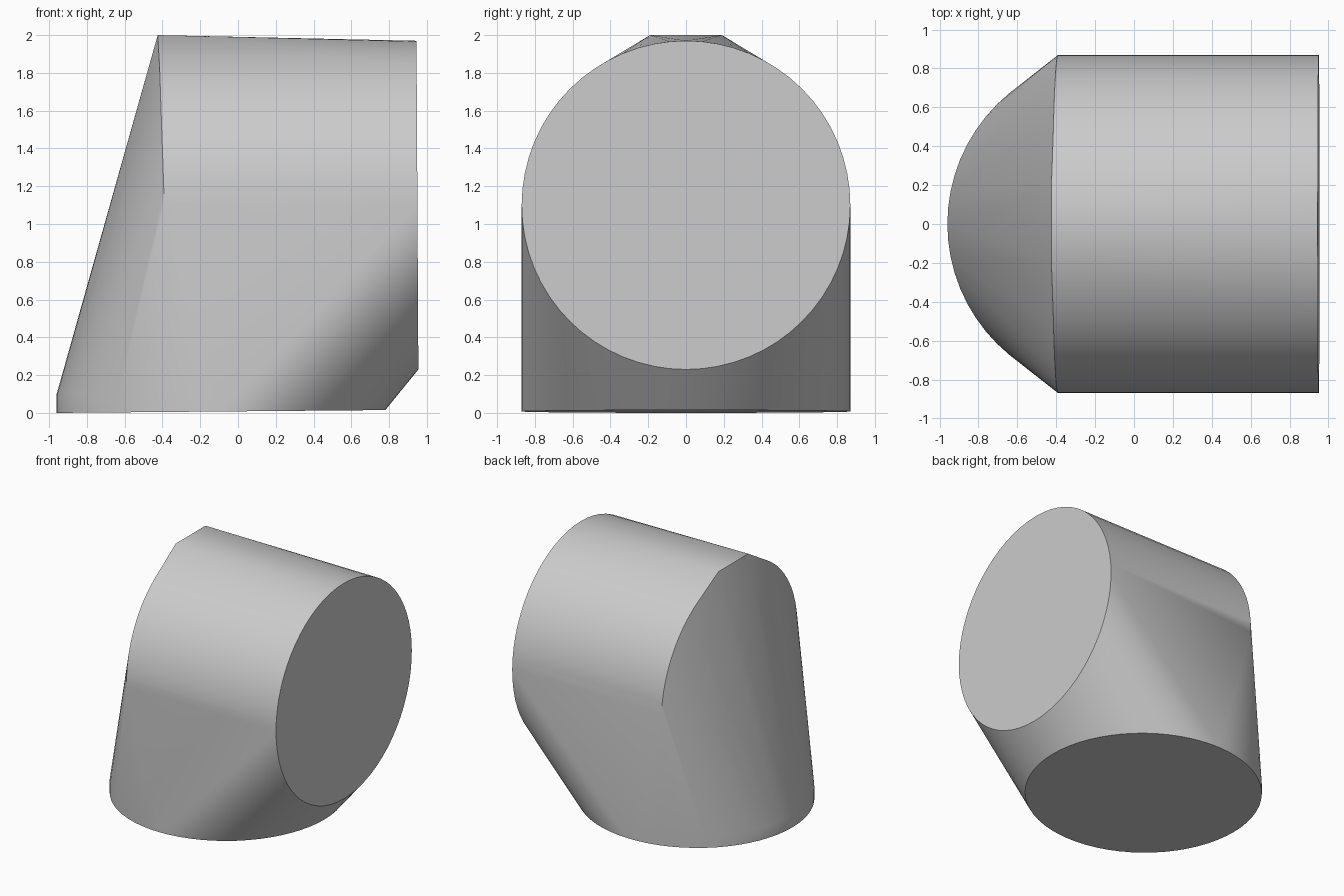
import bpy, bmesh, math
from mathutils import Vector

cube = bpy.data.objects.get("Cube")
if cube:
    bpy.data.objects.remove(cube, do_unlink=True)

RADIUS = 0.87
SEGMENTS = 64
BASE_X = -0.09   # centre of the floor opening
AXIS_Z = 1.10    # centre of the side opening

mat = bpy.data.materials.new("plain grey")
mat.use_nodes = True
grey = (0.6, 0.6, 0.6, 1)
mat.diffuse_color = grey
mat.node_tree.nodes["Principled BSDF"].inputs["Base Color"].default_value = grey


def angles(count, sweep):
    return [sweep * i / count for i in range(count + 1)]


def floor_ring(z_left, z_right):
    """Horizontal ring, tilted slightly along x."""
    pts = []
    for a in angles(SEGMENTS, math.tau)[:-1]:
        c = math.cos(a)
        z = z_left + (z_right - z_left) * (c + 1) / 2
        pts.append(Vector((BASE_X + RADIUS * c, RADIUS * math.sin(a), z)))
    return pts


def side_ring(x_mid, lean, sweep, count):
    """Upright ring about the x axis, leaning back towards its top."""
    return [Vector((x_mid - lean * math.sin(a), RADIUS * math.cos(a),
                    AXIS_Z + RADIUS * math.sin(a)))
            for a in angles(count, sweep)]


# Elbow body: skin stretched over the two openings and the bend
points = floor_ring(0.0, 0.015) + floor_ring(0.10, 0.02)
points += side_ring(0.95, 0.005, math.tau, SEGMENTS)[:-1]
points += side_ring(-0.39, 0.03, math.pi, SEGMENTS // 2)
# Short flat ridge at the top of the bend
points += [Vector((-0.425, y, 2.0)) for y in (-0.19, 0.19)]

bm = bmesh.new()
for p in points:
    bm.verts.new(p)
hull = bmesh.ops.convex_hull(bm, input=bm.verts)
spare = {g for g in hull["geom_interior"] + hull["geom_unused"]
         if isinstance(g, bmesh.types.BMVert)}
bmesh.ops.delete(bm, geom=list(spare), context='VERTS')
bmesh.ops.dissolve_limit(bm, angle_limit=math.radians(0.1),
                         verts=bm.verts, edges=bm.edges)
bmesh.ops.recalc_face_normals(bm, faces=bm.faces)

mesh = bpy.data.meshes.new("elbow_body")
bm.to_mesh(mesh)
bm.free()
mesh.materials.append(mat)
body = bpy.data.objects.new("elbow_body", mesh)
bpy.context.collection.objects.link(body)

bpy.ops.object.select_all(action='DESELECT')
body.select_set(True)
bpy.context.view_layer.objects.active = body
bpy.ops.object.shade_smooth_by_angle(angle=math.radians(30))
